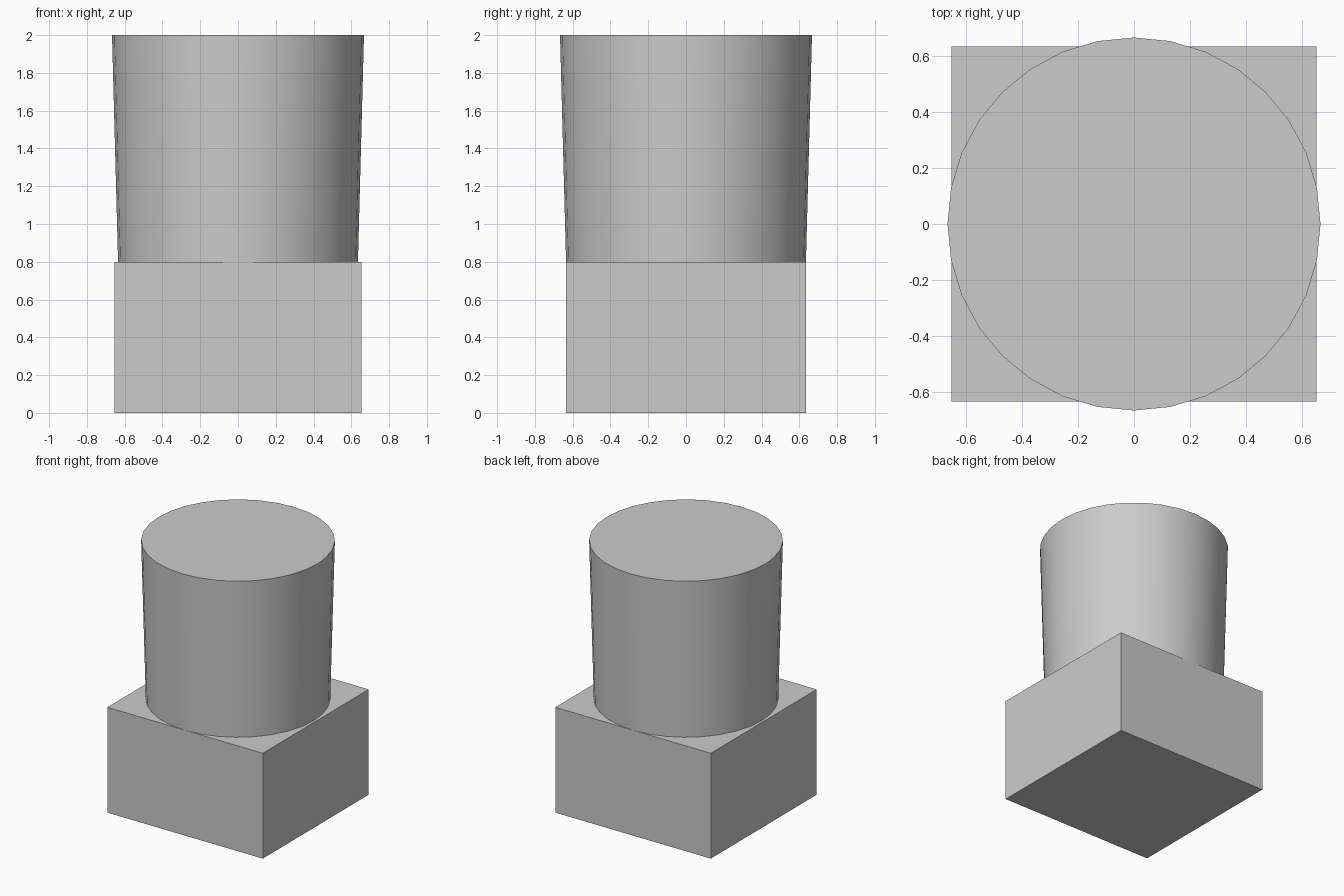
import bpy
import math

cube = bpy.data.objects.get("Cube")
if cube:
    bpy.data.objects.remove(cube, do_unlink=True)

BASE_X, BASE_Y, BASE_Z = 1.306, 1.27, 0.8
TOP_Z = 2.0

# Single plain grey
grey = bpy.data.materials.new("light_grey")
grey.use_nodes = True
colour = (0.6, 0.6, 0.6, 1)
grey.diffuse_color = colour
grey.node_tree.nodes["Principled BSDF"].inputs["Base Color"].default_value = colour


def finish(name):
    obj = bpy.context.object
    obj.name = obj.data.name = name
    obj.data.materials.append(grey)
    return obj


# Rectangular base block
bpy.ops.mesh.primitive_cube_add(size=1, location=(0, 0, BASE_Z / 2))
base = finish("base_block")
base.scale = (BASE_X, BASE_Y, BASE_Z)
bpy.ops.object.transform_apply(location=False, rotation=False, scale=True)

# Drum that widens slightly towards the top
bpy.ops.mesh.primitive_cone_add(
    vertices=32, radius1=0.635, radius2=0.667, depth=TOP_Z - BASE_Z,
    location=(0, 0, (TOP_Z + BASE_Z) / 2))
finish("tapered_drum")
bpy.ops.object.shade_smooth_by_angle(angle=math.radians(30))
